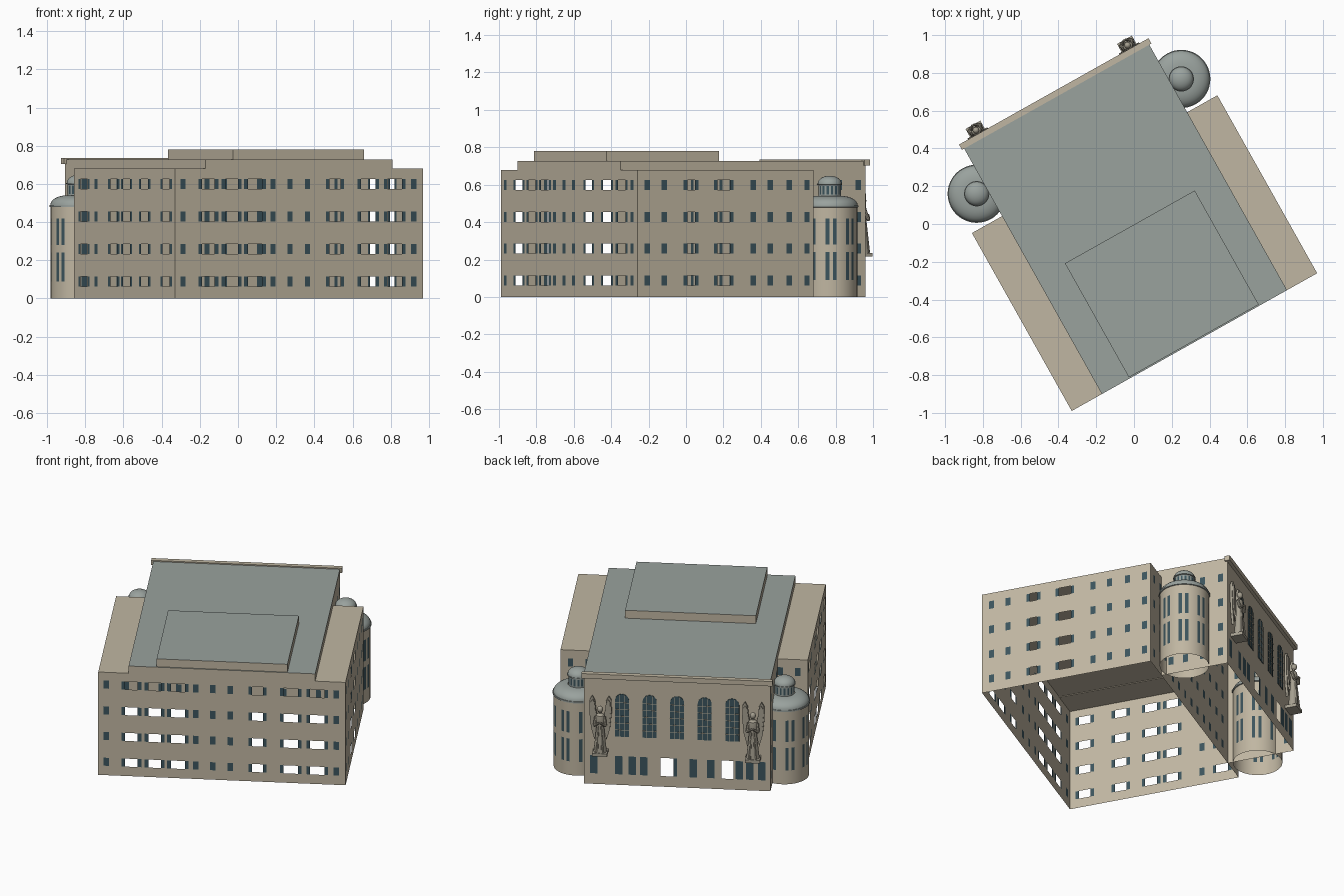
import bpy, bmesh, math
from mathutils import Matrix, Vector

if "Cube" in bpy.data.objects:
    bpy.data.objects.remove(bpy.data.objects["Cube"])

# Whole building is turned on its plot
PLACE = Matrix.Translation((-0.0235, -0.013, 0)) @ Matrix.Rotation(math.radians(29.3), 4, "Z")


def material(name, rgb):
    m = bpy.data.materials.new(name)
    m.use_nodes = True
    m.diffuse_color = (*rgb, 1)
    m.node_tree.nodes["Principled BSDF"].inputs["Base Color"].default_value = (*rgb, 1)
    return m


WALL = material("warm stone", (0.53, 0.47, 0.36))
ROOF = material("grey green roof", (0.32, 0.36, 0.34))
GLASS = material("dark teal glass", (0.045, 0.09, 0.11))
STATUE = material("weathered stone", (0.38, 0.35, 0.28))


def finish(name, bm, mats, smooth=False):
    me = bpy.data.meshes.new(name)
    bm.to_mesh(me)
    bm.free()
    ob = bpy.data.objects.new(name, me)
    bpy.context.collection.objects.link(ob)
    for m in mats:
        me.materials.append(m)
    ob.matrix_world = PLACE
    if smooth:
        bpy.ops.object.select_all(action="DESELECT")
        ob.select_set(True)
        bpy.context.view_layer.objects.active = ob
        bpy.ops.object.shade_smooth_by_angle(angle=math.radians(35))
    return ob


def box(name, u, v, z, mats=(WALL,)):
    """Box from ranges; a second material covers the top."""
    bm = bmesh.new()
    bmesh.ops.create_cube(bm, size=1)
    for p in bm.verts:
        p.co = [r[0] + (c + 0.5) * (r[1] - r[0]) for r, c in zip((u, v, z), p.co)]
    bm.normal_update()
    for f in bm.faces:
        f.material_index = int(len(mats) > 1 and f.normal.z > 0.9)
    return finish(name, bm, mats)


def narrow(s, w=0.032):
    return [(s - w / 2, s + w / 2, "pane")]


def wide(s, w=0.12, strip=0.022):
    """Open bay flanked by two glass strips."""
    a, b = s - w / 2, s + w / 2
    return [(a, a + strip, "pane"), (a + strip, b - strip, "hole"), (b - strip, b, "pane")]


ROWS = [(z, z + 0.053) for z in (0.062, 0.232, 0.402, 0.572)]


def wall(name, start, end, height, columns, rows=ROWS):
    """Sheet wall, cut on a grid into stone, glass and open bays."""
    p, q = Vector((*start, 0)), Vector((*end, 0))
    length = (q - p).length
    d = (q - p) / length
    ss = sorted({0, length, *[c for col in columns for c in col[:2]]})
    zs = sorted({0, height, *[z for r in rows for z in r]})
    bm = bmesh.new()
    grid = [[bm.verts.new(p + d * s + Vector((0, 0, z))) for z in zs] for s in ss]
    for i in range(len(ss) - 1):
        sm = (ss[i] + ss[i + 1]) / 2
        kind = next((c[2] for c in columns if c[0] < sm < c[1]), "stone")
        for j in range(len(zs) - 1):
            zm = (zs[j] + zs[j + 1]) / 2
            k = kind if any(r[0] < zm < r[1] for r in rows) else "stone"
            if k != "hole":
                f = bm.faces.new((grid[i][j], grid[i + 1][j], grid[i + 1][j + 1], grid[i][j + 1]))
                f.material_index = int(k == "pane")
    return finish(name, bm, (WALL, GLASS))


def lathe(name, profile, centre, n, mats, rule=lambda ring, seg: 0, flat=1.0, smooth=True):
    bm = bmesh.new()
    rings = []
    for r, z in profile:
        rings.append([bm.verts.new((centre[0] + r * math.cos(t), centre[1] + r * flat * math.sin(t), z))
                      for t in (2 * math.pi * k / n for k in range(n))])
    for j in range(len(rings) - 1):
        for k in range(n):
            m = (k + 1) % n
            f = bm.faces.new((rings[j][k], rings[j][m], rings[j + 1][m], rings[j + 1][k]))
            f.material_index = rule(j, k)
    bmesh.ops.remove_doubles(bm, verts=bm.verts, dist=1e-5)
    return finish(name, bm, mats, smooth)


def plate(name, outline, v0, v1, mat):
    """Outline in (u, z) extruded from v0 to v1."""
    bm = bmesh.new()
    f = bm.faces.new([bm.verts.new((u, v0, z)) for u, z in outline])
    new = bmesh.ops.extrude_face_region(bm, geom=[f])["geom"]
    for g in new:
        if isinstance(g, bmesh.types.BMVert):
            g.co.y = v1
    bmesh.ops.recalc_face_normals(bm, faces=bm.faces)
    return finish(name, bm, (mat,))


def limb(name, a, b, r0, r1):
    a, b = Vector(a), Vector(b)
    bm = bmesh.new()
    turn = (b - a).to_track_quat("Z", "Y").to_matrix().to_4x4()
    bmesh.ops.create_cone(bm, cap_ends=True, segments=8, radius1=r0, radius2=r1, depth=(b - a).length,
                          matrix=Matrix.Translation((a + b) / 2) @ turn)
    return finish(name, bm, (STATUE,), True)


W, C = 0.745, 0.562            # half widths: wings and central block
FRONT, MID, BACK = -0.702, 0.378, 0.80
EAVE, TOP = 0.68, 0.728


def columns(narrows, wides):
    return [c for s in narrows for c in narrow(s)] + [c for s, w in wides for c in wide(s, w)]


# Outer walls of the front block
wall("front_wall", (-W, FRONT), (W, FRONT), EAVE,
     columns((0.048, 0.588, 0.69, 0.795, 1.434),
             ((0.2, 0.12), (0.34, 0.12), (0.48, 0.13), (0.96, 0.11), (1.16, 0.13), (1.32, 0.13))))
wall("left_side_wall", (W, FRONT), (W, MID), EAVE,
     columns((0.061, 0.166, 0.711, 0.816, 0.932, 1.04), ((0.33, 0.09), (0.53, 0.12))))
wall("right_side_wall", (-W, MID), (-W, FRONT), EAVE,
     columns((0.235,), ((0.105, 0.12), (0.425, 0.12), (0.56, 0.12), (0.755, 0.12), (0.985, 0.12))))
wall("dividing_wall", (W, MID), (-W, MID), EAVE, columns([0.06 + 0.1053 * i for i in range(14)], ()))

# Rear hall walls
hall = columns((0.06, 0.155, 0.262, 0.377), ())
wall("hall_left_wall", (C, MID), (C, BACK), TOP, hall)
wall("hall_right_wall", (-C, BACK), (-C, MID), TOP, [(BACK - MID - b, BACK - MID - a, k) for a, b, k in hall])
facade = [c for s in (0.06, 0.21, 0.29, 0.36, 0.66, 0.765, 0.935, 1.0, 1.07) for c in narrow(s, 0.045)]
facade += [(0.46, 0.54, "hole"), (0.54, 0.56, "pane"), (0.83, 0.9, "hole")]
wall("rear_facade", (C, BACK), (-C, BACK), TOP, facade, [(0.07, 0.19)])

# Roofs
for side, name in ((1, "left"), (-1, "right")):
    box(name + "_wing_roof", sorted((side * C, side * W)), (FRONT, MID), (EAVE - 0.004, EAVE))
box("central_roof", (-C, C), (FRONT, MID), (EAVE, TOP), (WALL, ROOF))
box("hall_roof", (-C, C), (MID, BACK), (TOP - 0.004, TOP), (WALL, ROOF))
box("raised_roof", (-0.394, 0.394), (-0.695, -0.003), (TOP, 0.78), (WALL, ROOF))
box("rear_cornice", (-0.575, 0.575), (BACK - 0.012, BACK + 0.02), (0.703, 0.735))

# Tall arched windows with glazing bars
for i in range(5):
    u, half, low, spring = (i - 2) * 0.166, 0.042, 0.32, 0.56
    arch = [(u - half, low), (u + half, low)]
    arch += [(u + half * math.cos(t), spring + half * math.sin(t)) for t in (math.pi * k / 10 for k in range(11))]
    plate(f"arched_window_{i}", arch, BACK, BACK + 0.003, GLASS)
    for x in (-0.016, 0.016):
        box("upright_bar", (u + x - 0.0015, u + x + 0.0015), (BACK, BACK + 0.005), (low, 0.596))
    for k in range(1, 6):
        z = low + k * 0.045
        box("cross_bar", (u - half, u + half), (BACK, BACK + 0.005), (z - 0.0015, z + 0.0015))

# Round towers with paired slit windows, dome, lantern and cap
for side, name in ((1, "left"), (-1, "right")):
    c = (side * 0.621, 0.547)
    lathe(name + "_tower", [(0.148, z) for z in (0, 0.09, 0.24, 0.28, 0.42, 0.48)], c, 48, (WALL, GLASS),
          lambda ring, seg: int(ring in (1, 3) and seg % 6 in (1, 3)))
    dome = [(0.148, 0.478), (0.154, 0.48), (0.154, 0.49)]
    dome += [(0.062 + 0.088 * math.cos(t), 0.49 + 0.05 * math.sin(t)) for t in (math.pi * k / 14 for k in range(8))]
    lathe(name + "_tower_dome", dome, c, 48, (ROOF,))
    lathe(name + "_lantern", [(0.06, 0.538), (0.06, 0.547), (0.06, 0.592), (0.06, 0.6)], c, 32, (ROOF, GLASS),
          lambda ring, seg: int(ring == 1 and seg % 2 == 0))
    cap = [(0.06, 0.598), (0.067, 0.6), (0.067, 0.606)]
    cap += [(0.064 * math.cos(t), 0.606 + 0.042 * math.sin(t)) for t in (math.pi * k / 14 for k in range(8))]
    lathe(name + "_lantern_cap", cap, c, 32, (ROOF,))

# Winged statues on the rear facade
ROBE = [(0, 0.235), (0.04, 0.235), (0.034, 0.29), (0.023, 0.40), (0.03, 0.45),
        (0.026, 0.475), (0.01, 0.488), (0.009, 0.502)]
WING = [(0.008, 0.42), (0.028, 0.50), (0.034, 0.56), (0.05, 0.59), (0.065, 0.565),
        (0.067, 0.48), (0.057, 0.38), (0.036, 0.30), (0.022, 0.36)]
for u in (0.46, -0.46):
    v = BACK + 0.038
    box("statue_plinth", (u - 0.045, u + 0.045), (BACK, BACK + 0.075), (0.215, 0.236), (STATUE,))
    lathe("statue_robe", ROBE, (u, v), 14, (STATUE,), flat=0.8)
    head = [(0.018 * math.sin(t), 0.515 - 0.021 * math.cos(t)) for t in (math.pi * k / 8 for k in range(9))]
    lathe("statue_head", head, (u, v + 0.004), 12, (STATUE,))
    for s in (1, -1):
        plate("statue_wing", [(u + s * a, z) for a, z in WING], BACK + 0.004, BACK + 0.018, STATUE)
        plate("statue_wing_feathers", [(u + s * (0.01 + 0.75 * a), 0.14 + 0.73 * z) for a, z in WING],
              BACK + 0.018, BACK + 0.026, STATUE)
        elbow = (u + s * 0.034, v + 0.018, 0.412)
        limb("statue_upper_arm", (u + s * 0.025, v, 0.465), elbow, 0.010, 0.009)
        limb("statue_forearm", elbow, (u + s * 0.003, v + 0.036, 0.438), 0.009, 0.006)
        limb("statue_robe_fold", (u + s * 0.018, v + 0.026, 0.236), (u + s * 0.008, v + 0.016, 0.41), 0.010, 0.004)
